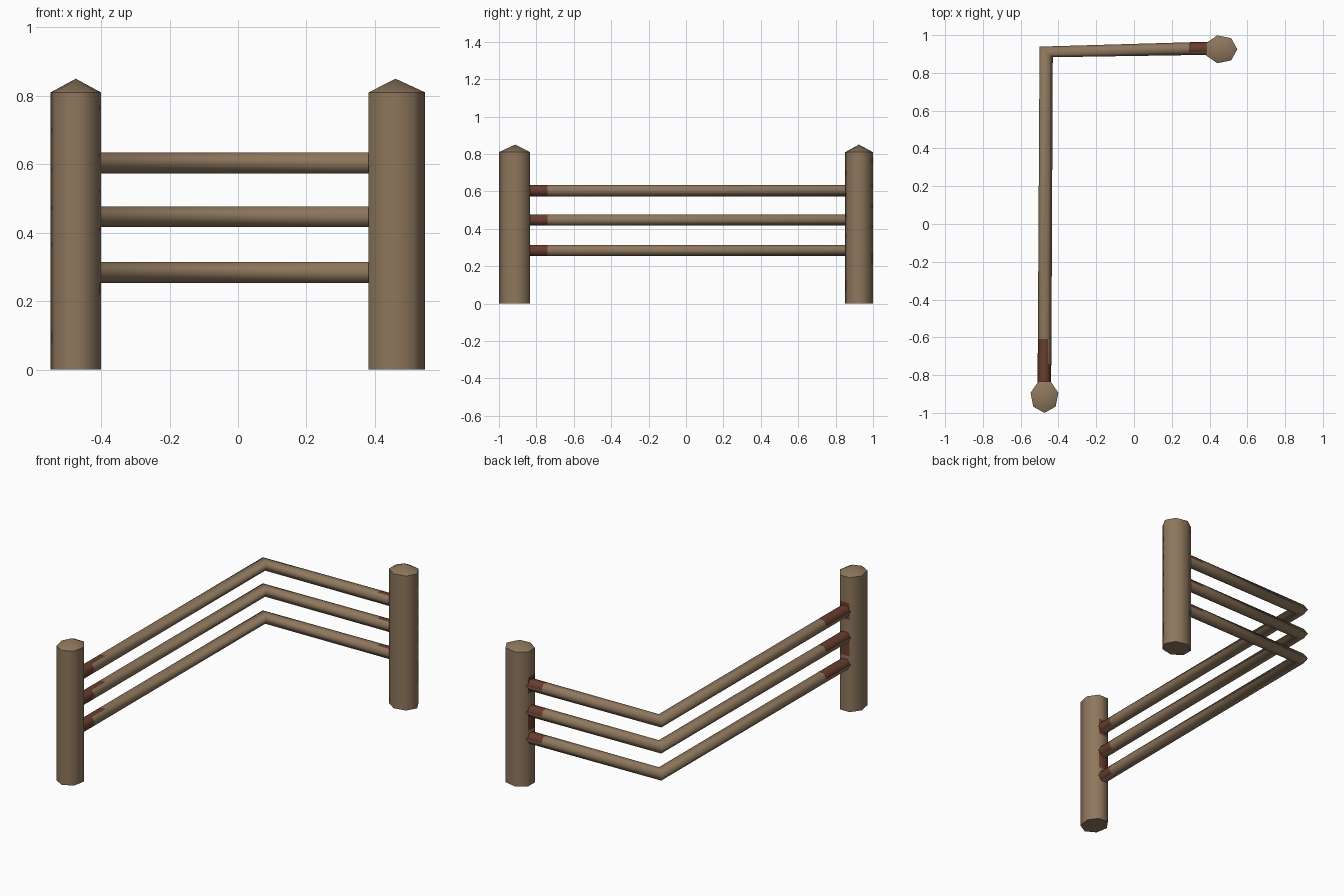
import bpy, bmesh, math
from mathutils import Vector

if "Cube" in bpy.data.objects:
    bpy.data.objects.remove(bpy.data.objects["Cube"])


def material(name, rgb):
    m = bpy.data.materials.new(name)
    m.diffuse_color = (*rgb, 1)
    m.use_nodes = True
    m.node_tree.nodes["Principled BSDF"].inputs["Base Color"].default_value = m.diffuse_color
    return m


WOOD = material("weathered wood", (0.27, 0.185, 0.11))
RUST = material("rust stain", (0.14, 0.046, 0.028))


def make_tube(name, rings, stained, apex=None):
    """Bridge rings of points; stained is a set of (segment, side) faces."""
    bm = bmesh.new()
    loops = [[bm.verts.new(p) for p in ring] for ring in rings]
    n = len(loops[0])
    for s in range(len(loops) - 1):
        for k in range(n):
            j = (k + 1) % n
            f = bm.faces.new((loops[s][k], loops[s][j], loops[s + 1][j], loops[s + 1][k]))
            f.smooth = True
            f.material_index = 1 if (s, k) in stained else 0
    bm.faces.new(loops[0])
    if apex is None:
        bm.faces.new(loops[-1])
    else:
        tip = bm.verts.new(apex)
        for k in range(n):
            bm.faces.new((loops[-1][k], loops[-1][(k + 1) % n], tip)).smooth = True
    # keep the rims crisp
    for loop in (loops[0], loops[-1]):
        for k in range(n):
            e = bm.edges.get((loop[k], loop[(k + 1) % n]))
            if e:
                e.smooth = False
    bmesh.ops.recalc_face_normals(bm, faces=bm.faces)
    me = bpy.data.meshes.new(name)
    bm.to_mesh(me)
    bm.free()
    me.materials.append(WOOD)
    me.materials.append(RUST)
    ob = bpy.data.objects.new(name, me)
    bpy.context.collection.objects.link(ob)


# posts: seven sides, one flat side facing the rails, low pointed cap
def make_post(name, centre, inward):
    c, d = Vector(centre), Vector(inward)
    side = Vector((-d.y, d.x, 0))
    rings = []
    for z in (0, 0.335, 0.44, 0.555, 0.655, 0.81):
        ring = []
        for k in range(7):
            a = (k + 0.5) * math.tau / 7
            ring.append(c + d * 0.087 * math.cos(a) + side * 0.0755 * math.sin(a) + Vector((0, 0, z)))
        rings.append(ring)
    make_tube(name, rings, {(1, 6), (3, 6)}, c + Vector((0, 0, 0.85)))


make_post("front_post", (-0.474, -0.913, 0), (0, 1, 0))
make_post("back_post", (0.46, 0.925, 0), (-1, 0, 0))

# rails: hexagonal bars bent at the corner; (centre x, y), (outward half width)
STATIONS = [
    ((-0.475, -0.85), (-0.036, 0)),
    ((-0.474, -0.74), (-0.036, 0)),
    ((-0.473, -0.61), (-0.036, 0)),
    ((-0.465, 0.911), (-0.035, 0.028)),
    ((0.29, 0.928), (0, 0.034)),
    ((0.40, 0.930), (0, 0.035)),
]
STAINS = {(0, 0), (0, 1), (0, 2), (0, 3), (1, 0), (1, 1), (4, 0), (4, 1)}
for name, z in (("lower_rail", 0.284), ("middle_rail", 0.447), ("upper_rail", 0.604)):
    rings = []
    for (x, y), (ox, oy) in STATIONS:
        ring = []
        for k in range(6):
            a = k * math.tau / 6
            ring.append((x + ox * math.cos(a), y + oy * math.cos(a), z + 0.035 * math.sin(a)))
        rings.append(ring)
    make_tube(name, rings, STAINS)
